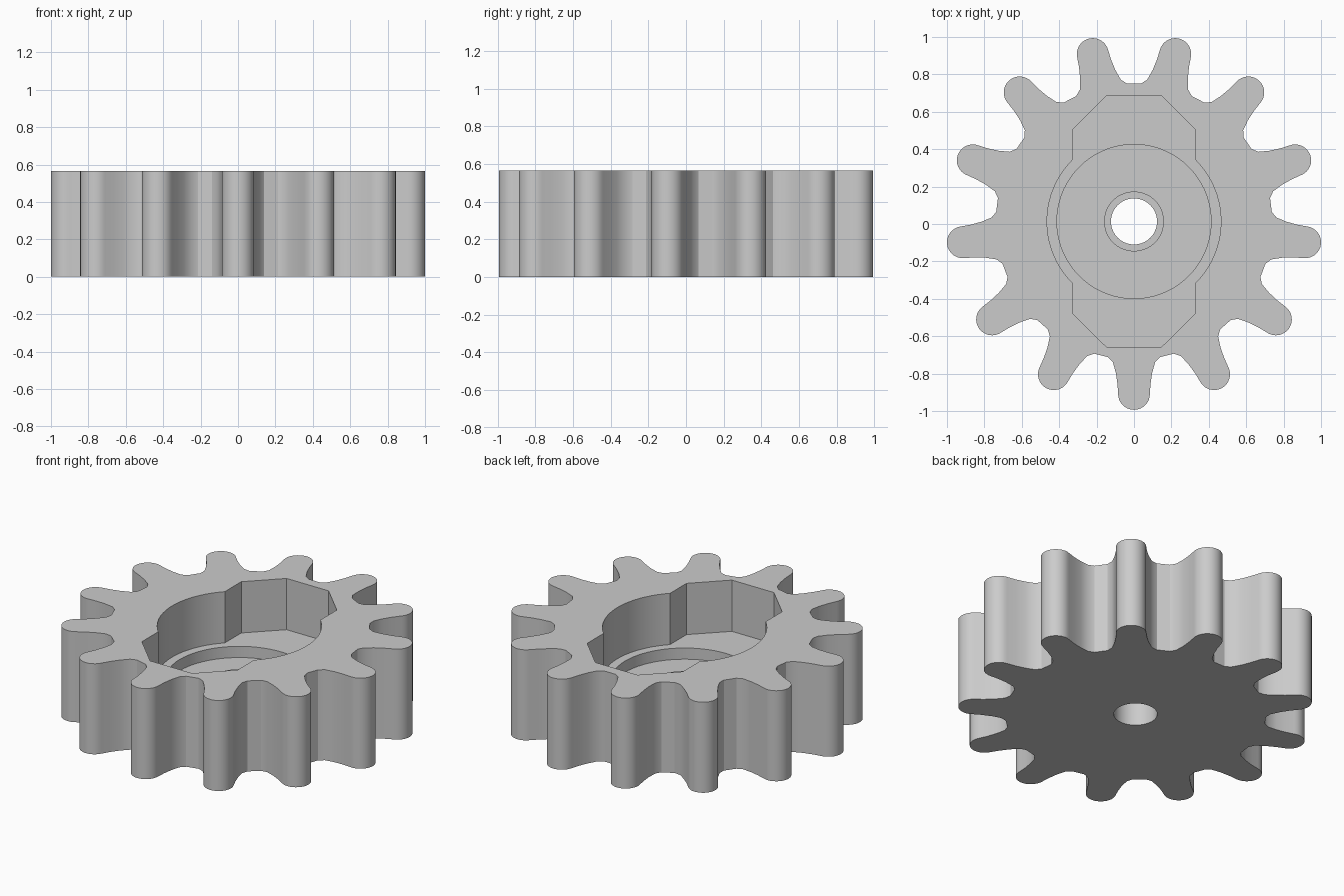
import bpy
import bmesh
from math import sin, cos, pi, radians, asin
from mathutils import Matrix, Vector

if "Cube" in bpy.data.objects:
    bpy.data.objects.remove(bpy.data.objects["Cube"])

TEETH = 13
HEIGHT = 0.565
CENTRE = Vector((0, 0.0135, 0))

grey = bpy.data.materials.new("plain grey")
grey.use_nodes = True
grey.diffuse_color = (0.6, 0.6, 0.6, 1)
grey.node_tree.nodes["Principled BSDF"].inputs["Base Color"].default_value = (0.6, 0.6, 0.6, 1)


def make_object(name, bm):
    bmesh.ops.recalc_face_normals(bm, faces=bm.faces)
    mesh = bpy.data.meshes.new(name)
    bm.to_mesh(mesh)
    bm.free()
    mesh.materials.append(grey)
    obj = bpy.data.objects.new(name, mesh)
    obj.location = CENTRE
    bpy.context.collection.objects.link(obj)
    return obj


def prism(name, outline, bottom, top):
    bm = bmesh.new()
    face = bm.faces.new([bm.verts.new((x, y, bottom)) for x, y in outline])
    side = bmesh.ops.extrude_face_region(bm, geom=[face])["geom"]
    verts = [g for g in side if isinstance(g, bmesh.types.BMVert)]
    bmesh.ops.translate(bm, verts=verts, vec=(0, 0, top - bottom))
    return make_object(name, bm)


def lathe(name, profile, steps=72):
    bm = bmesh.new()
    verts = [bm.verts.new((r, 0, z)) for r, z in profile]
    edges = [bm.edges.new(pair) for pair in zip(verts, verts[1:])]
    bmesh.ops.spin(bm, geom=verts + edges, axis=(0, 0, 1), cent=(0, 0, 0),
                   angle=2 * pi, steps=steps)
    bmesh.ops.remove_doubles(bm, verts=bm.verts, dist=0.0005)
    return make_object(name, bm)


def arc(radius, start, end, steps):
    angles = [start + (end - start) * i / steps for i in range(steps + 1)]
    return [(radius * cos(a), radius * sin(a)) for a in angles]


# One tooth pointing along +y: flank, round tip, mirrored flank
flank = [(0.14, 0.725), (0.113, 0.753), (0.097, 0.81), (0.088, 0.87)]
tip = [(x, y + 0.922) for x, y in arc(0.085, 0, pi, 16)]
tooth = flank + tip + [(-x, y) for x, y in reversed(flank)]

# Gear body
outline = []
for i in range(TEETH):
    turn = Matrix.Rotation(pi + 2 * pi * i / TEETH, 2)
    outline += [turn @ Vector(p) for p in tooth]
gear = prism("gear_body", outline, 0, HEIGHT)

# Pocket: round sides joined to chamfered ends
half = 0.33
meet = pi / 2 - asin(half / 0.465)
end = [(half, 0.49), (0.145, 0.673), (-0.145, 0.673), (-half, 0.49)]
half_outline = arc(0.465, -meet, meet, 20) + end
pocket = prism("pocket_cutter", half_outline + [(-x, -y) for x, y in half_outline],
               0.245, HEIGHT + 0.1)

# Round recess around a raised hub with a through hole
bore = lathe("bore_cutter", [(0, -0.1), (0.123, -0.1), (0.123, 0.22), (0.16, 0.22),
                             (0.16, 0.175), (0.412, 0.175), (0.412, 0.4), (0, 0.4)])

bpy.context.view_layer.update()
bpy.context.view_layer.objects.active = gear
for cutter in (pocket, bore):
    cutter.hide_render = True
    cut = gear.modifiers.new(cutter.name, "BOOLEAN")
    cut.operation = "DIFFERENCE"
    cut.solver = "EXACT"
    cut.object = cutter
    bpy.ops.object.modifier_apply(modifier=cut.name)
    bpy.data.objects.remove(cutter)

bpy.ops.object.select_all(action="DESELECT")
gear.select_set(True)
bpy.ops.object.shade_smooth_by_angle(angle=radians(30))
